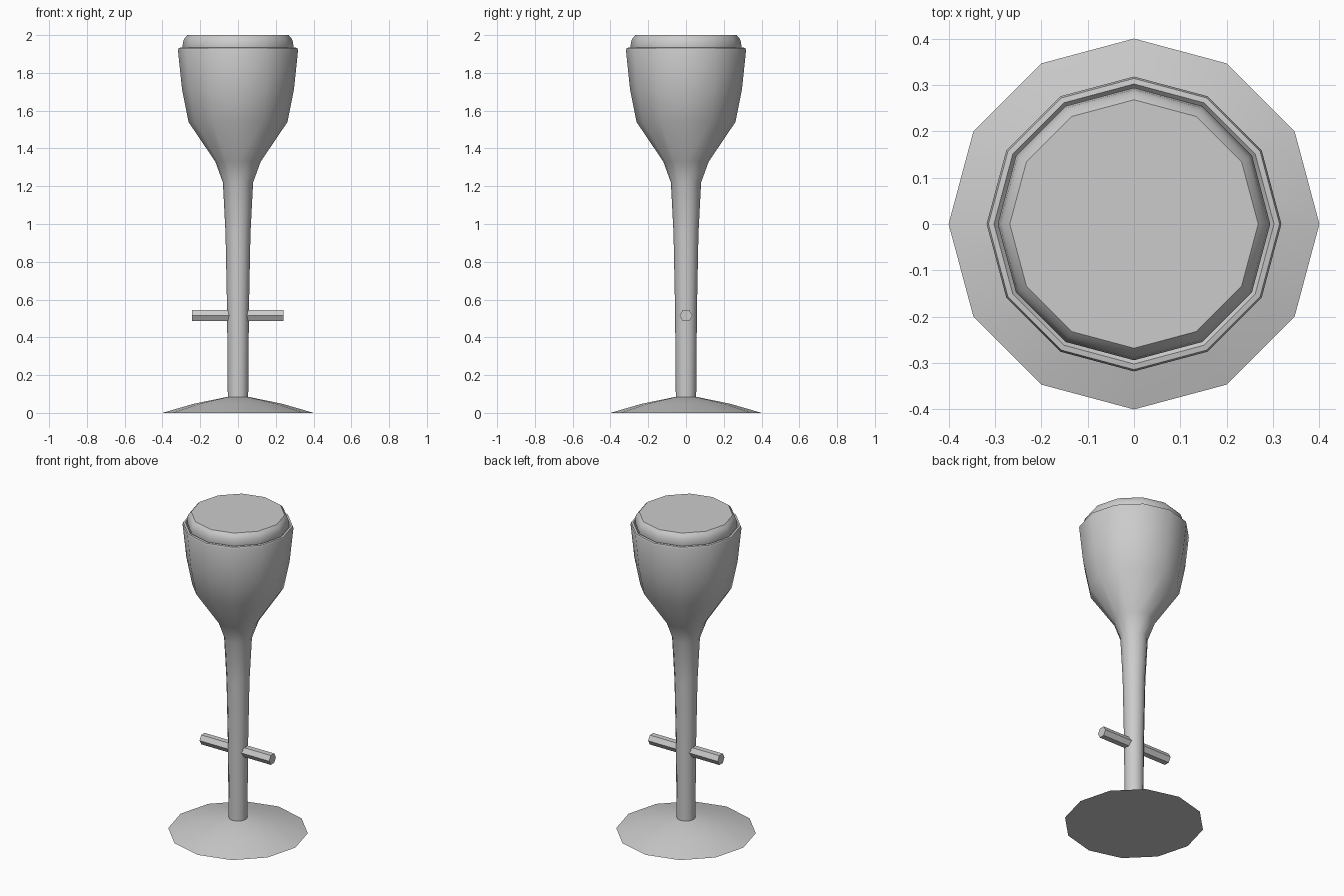
import bpy
import math
from math import cos, sin, tau, radians

cube = bpy.data.objects.get("Cube")
if cube:
    bpy.data.objects.remove(cube, do_unlink=True)

SIDES = 12

grey = bpy.data.materials.new("plain_grey")
grey.use_nodes = True
colour = (0.6, 0.6, 0.6, 1)
grey.diffuse_color = colour
grey.node_tree.nodes["Principled BSDF"].inputs["Base Color"].default_value = colour


def finish(obj, angle):
    obj.data.materials.append(grey)
    bpy.ops.object.select_all(action="DESELECT")
    obj.select_set(True)
    bpy.context.view_layer.objects.active = obj
    bpy.ops.object.shade_smooth_by_angle(angle=radians(angle))


def lathe(name, profile, angle=40):
    """Turn (radius, height) points, listed bottom to top, into a capped solid."""
    verts = [(r * cos(tau * i / SIDES), r * sin(tau * i / SIDES), z)
             for r, z in profile for i in range(SIDES)]
    faces = [tuple(reversed(range(SIDES)))]
    for k in range(len(profile) - 1):
        a, b = k * SIDES, (k + 1) * SIDES
        for i in range(SIDES):
            j = (i + 1) % SIDES
            faces.append((a + i, a + j, b + j, b + i))
    faces.append(tuple(range(len(verts) - SIDES, len(verts))))
    mesh = bpy.data.meshes.new(name)
    mesh.from_pydata(verts, [], faces)
    obj = bpy.data.objects.new(name, mesh)
    bpy.context.collection.objects.link(obj)
    finish(obj, angle)


# Shallow domed foot
lathe("base", [(0.40, 0), (0.235, 0.048), (0.055, 0.085)], 15)

# Slim column flaring into the seat cup, with a rolled lip
lathe("column_and_cup", [
    (0.054, 0.08), (0.058, 0.55), (0.066, 0.95), (0.08, 1.22),
    (0.12, 1.33), (0.262, 1.54), (0.296, 1.71), (0.318, 1.92),
    (0.314, 1.932), (0.302, 1.934), (0.294, 1.925)])

# Cushion with a rounded upper edge
lathe("seat_cushion", [
    (0.290, 1.915), (0.294, 1.94), (0.290, 1.967), (0.282, 1.985), (0.268, 2.0)])

# Hexagonal footrest bar through the column
bpy.ops.mesh.primitive_cylinder_add(
    vertices=6, radius=0.034, depth=0.485, location=(-0.002, 0, 0.515),
    rotation=(0, math.pi / 2, 0))
footrest = bpy.context.object
footrest.name = "footrest_bar"
finish(footrest, 40)
